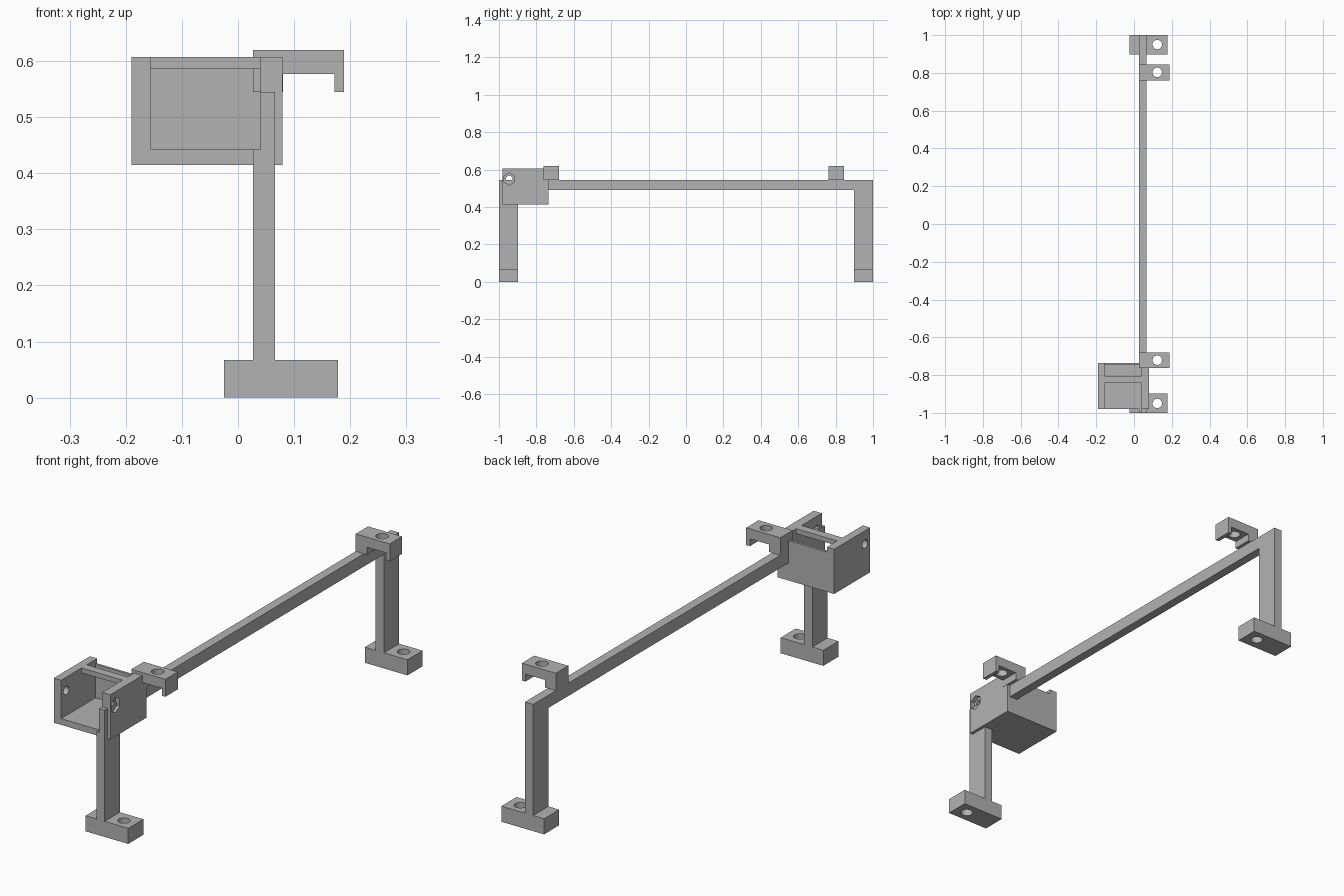
import bpy, bmesh, math
from mathutils import Matrix, Vector

if "Cube" in bpy.data.objects:
    bpy.data.objects.remove(bpy.data.objects["Cube"])

grey = bpy.data.materials.new("plain_grey")
grey.use_nodes = True
GREY = (0.45, 0.45, 0.45, 1)
grey.diffuse_color = GREY
grey.node_tree.nodes["Principled BSDF"].inputs["Base Color"].default_value = GREY


def finish(name, bm):
    bmesh.ops.recalc_face_normals(bm, faces=bm.faces)
    mesh = bpy.data.meshes.new(name)
    bm.to_mesh(mesh)
    bm.free()
    mesh.materials.append(grey)
    obj = bpy.data.objects.new(name, mesh)
    bpy.context.scene.collection.objects.link(obj)
    return obj


def box(name, x, y, z):
    """Block given by its (low, high) range on each axis."""
    bm = bmesh.new()
    bmesh.ops.create_cube(bm, size=1)
    for v in bm.verts:
        v.co = Vector(r[0] if c < 0 else r[1] for c, r in zip(v.co, (x, y, z)))
    return finish(name, bm)


def prism(name, outline, y):
    """Outline in x and z, extruded along y."""
    bm = bmesh.new()
    face = bm.faces.new([bm.verts.new((px, y[0], pz)) for px, pz in outline])
    ext = bmesh.ops.extrude_face_region(bm, geom=[face])["geom"]
    verts = [e for e in ext if isinstance(e, bmesh.types.BMVert)]
    bmesh.ops.translate(bm, verts=verts, vec=(0, y[1] - y[0], 0))
    return finish(name, bm)


def rod(centre, radius, length, axis="Z", sides=32):
    bm = bmesh.new()
    turn = Matrix.Rotation(math.pi / 2, 4, "Y") if axis == "X" else Matrix()
    if sides == 6:
        turn = turn @ Matrix.Rotation(math.pi / 2, 4, "Z")
    bmesh.ops.create_cone(bm, cap_ends=True, segments=sides, radius1=radius,
                          radius2=radius, depth=length,
                          matrix=Matrix.Translation(centre) @ turn)
    return finish("cutter", bm)


def cut(obj, *cutters):
    """Subtract the cutters from the part, then discard them."""
    for cutter in cutters:
        cutter.hide_render = True
        mod = obj.modifiers.new("cut", "BOOLEAN")
        mod.object, mod.operation, mod.solver = cutter, "DIFFERENCE", "EXACT"
    bpy.context.view_layer.update()
    graph = bpy.context.evaluated_depsgraph_get()
    mesh = bpy.data.meshes.new_from_object(obj.evaluated_get(graph))
    obj.modifiers.clear()
    obj.data = mesh
    for cutter in cutters:
        bpy.data.objects.remove(cutter)


BEAM = (0.027, 0.066)
TOP = 0.545
HOLE_X, HOLE_R = 0.123, 0.025
INNER_X, INNER_Z = (-0.155, 0.04), (0.442, 0.7)


def cavity():
    return box("cutter", INNER_X, (-1.1, -0.746), INNER_Z)


# Feet and posts at both ends
for end, side in (("front", -1), ("back", 1)):
    y = sorted((side, side * 0.897))
    foot = box(end + "_foot", (-0.025, 0.178), y, (0, 0.067))
    cut(foot, rod((HOLE_X, side * 0.95, 0.03), HOLE_R, 0.2))
    post = box(end + "_post", BEAM, y, (0.067, TOP))
    if side < 0:
        cut(post, cavity())

# Long rail between the posts
box("rail", BEAM, (-0.746, 0.897), (0.49, TOP))

# Hooked clips on the rail
hook = [(0.027, TOP), (0.08, TOP), (0.08, 0.577), (0.172, 0.577),
        (0.172, TOP), (0.189, TOP), (0.189, 0.62), (0.027, 0.62)]
for end, y in (("front", -0.721), ("back", 0.803)):
    clip = prism(end + "_clip", hook, (y - 0.042, y + 0.042))
    cut(clip, rod((HOLE_X, y, 0.6), HOLE_R, 0.2))

# Open housing with a lowered back wall, a bolt hole and a nut recess
housing = box("housing", (-0.19, 0.079), (-0.98, -0.735), (0.415, 0.607))
cut(housing, cavity(),
    box("cutter", INNER_X, (-0.76, -0.7), (0.586, 0.7)),
    rod((-0.05, -0.945, 0.55), 0.018, 0.5, "X"),
    rod((0.085, -0.945, 0.55), 0.033, 0.05, "X", 6))

# Bar across the top of the housing
box("housing_crossbar", INNER_X, (-0.842, -0.806), (0.586, 0.607))
